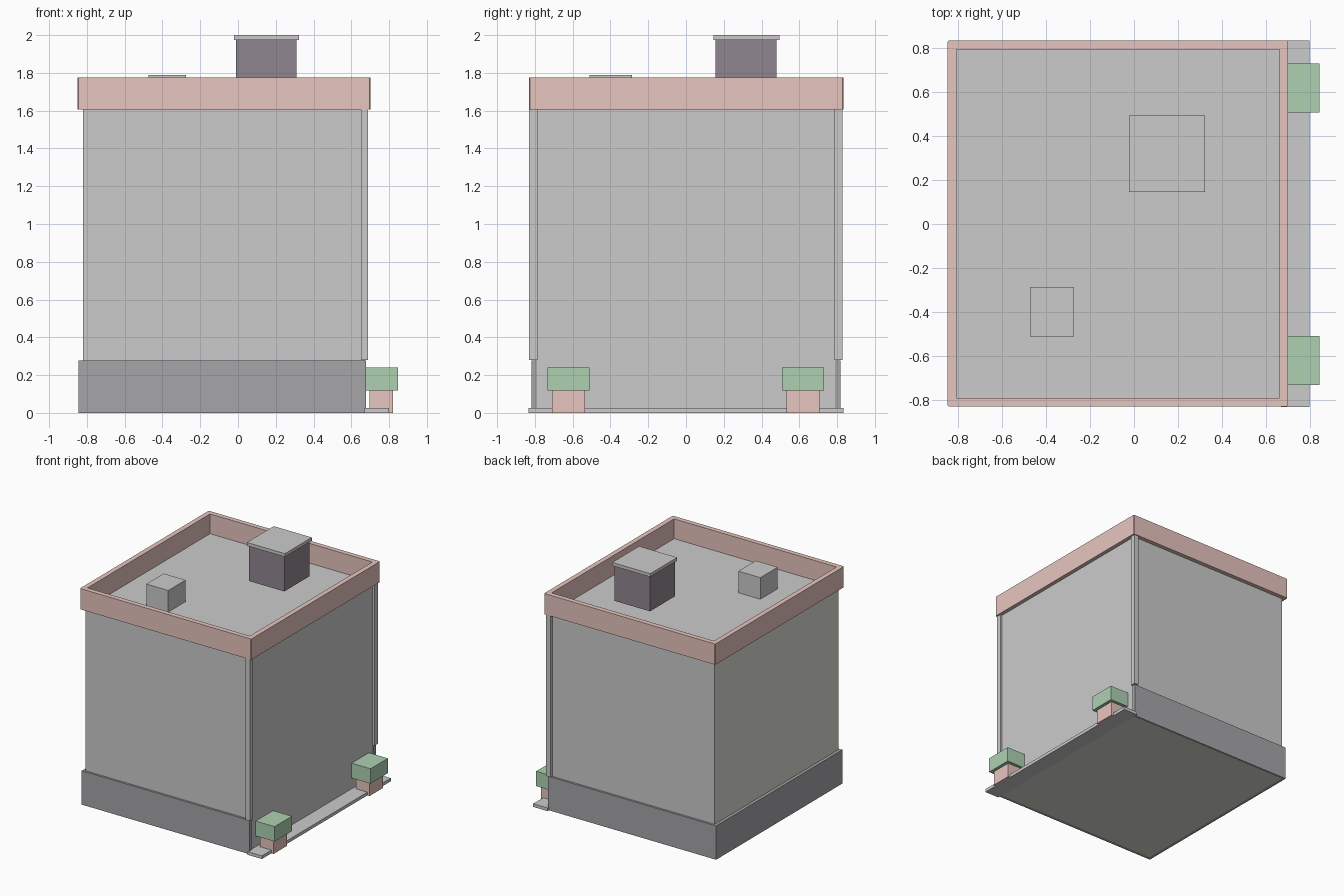
import bpy, bmesh
from mathutils import Vector

if "Cube" in bpy.data.objects:
    bpy.data.objects.remove(bpy.data.objects["Cube"])


def material(name, rgb):
    m = bpy.data.materials.new(name)
    m.diffuse_color = (*rgb, 1)
    m.use_nodes = True
    m.node_tree.nodes["Principled BSDF"].inputs["Base Color"].default_value = m.diffuse_color
    return m


PINK = material("terracotta", (0.80, 0.56, 0.52))
GREEN = material("foliage", (0.42, 0.64, 0.45))
DARK = material("plinth_grey", (0.38, 0.38, 0.40))
SOOT = material("dark_brick", (0.28, 0.24, 0.28))
OLIVE = material("render_olive", (0.71, 0.70, 0.64))


def box(name, x, y, z, mat=None, edit=None):
    """Box from (min, max) ranges, with an optional bmesh edit."""
    bm = bmesh.new()
    bmesh.ops.create_cube(bm, size=1)
    for v in bm.verts:
        v.co = Vector([r[0] if c < 0 else r[1] for c, r in zip(v.co, (x, y, z))])
    bm.normal_update()
    if edit:
        edit(bm)
    me = bpy.data.meshes.new(name)
    bm.to_mesh(me)
    bm.free()
    ob = bpy.data.objects.new(name, me)
    bpy.context.collection.objects.link(ob)
    if mat:
        me.materials.append(mat)
    return ob


# Main walls, with the plain side face tinted
walls = box("walls", (-0.82, 0.67), (-0.80, 0.80), (0, 1.605))
walls.data.materials.append(None)
walls.data.materials.append(OLIVE)
for f in walls.data.polygons:
    if f.normal.x < -0.9 or f.normal.z < -0.9:
        f.material_index = 1

# Plinth strips around the back, front and plain side
for name, y in (("front_plinth", (-0.817, -0.79)), ("back_plinth", (0.79, 0.817))):
    box(name, (-0.82, 0.677), y, (0, 0.277), DARK)
box("side_plinth", (-0.845, -0.82), (-0.817, 0.817), (0, 0.277), DARK)

# Corner pilasters
for name, y in (("front_pilaster", (-0.83, -0.787)), ("back_pilaster", (0.785, 0.828))):
    box(name, (0.65, 0.688), y, (0.28, 1.605))

# Doorstep strip along the street side
box("pavement_strip", (0.67, 0.80), (-0.833, 0.835), (0, 0.026))


# Parapet with sunken roof deck and slightly clipped corners
def sink_roof(bm):
    outer = [e for e in bm.edges
             if abs(e.verts[0].co.z - e.verts[1].co.z) > 0.1]
    top = max(bm.faces, key=lambda f: f.calc_center_median().z)
    bmesh.ops.inset_region(bm, faces=[top], thickness=0.057)
    deck = bmesh.ops.extrude_discrete_faces(bm, faces=[top])["faces"][0]
    bmesh.ops.translate(bm, verts=deck.verts, vec=(0, 0, -0.162))
    deck.material_index = 1
    bmesh.ops.bevel(bm, geom=outer, offset=0.006, segments=1, affect='EDGES')


parapet = box("parapet", (-0.85, 0.702), (-0.832, 0.835), (1.605, 1.775), PINK, sink_roof)
parapet.data.materials.append(None)

# Rooftop chimney and vent
box("chimney", (-0.01, 0.31), (0.157, 0.48), (1.683, 1.975), SOOT)
box("chimney_cap", (-0.022, 0.323), (0.146, 0.494), (1.973, 2.0))
box("roof_vent", (-0.473, -0.274), (-0.512, -0.287), (1.613, 1.79))

# Potted hedges
for name, y in (("front", -0.6225), ("back", 0.619)):
    box(name + "_pot", (0.695, 0.82), (y - 0.087, y + 0.087), (0, 0.118), PINK)
    box(name + "_hedge", (0.675, 0.846), (y - 0.112, y + 0.112), (0.118, 0.24), GREEN)
